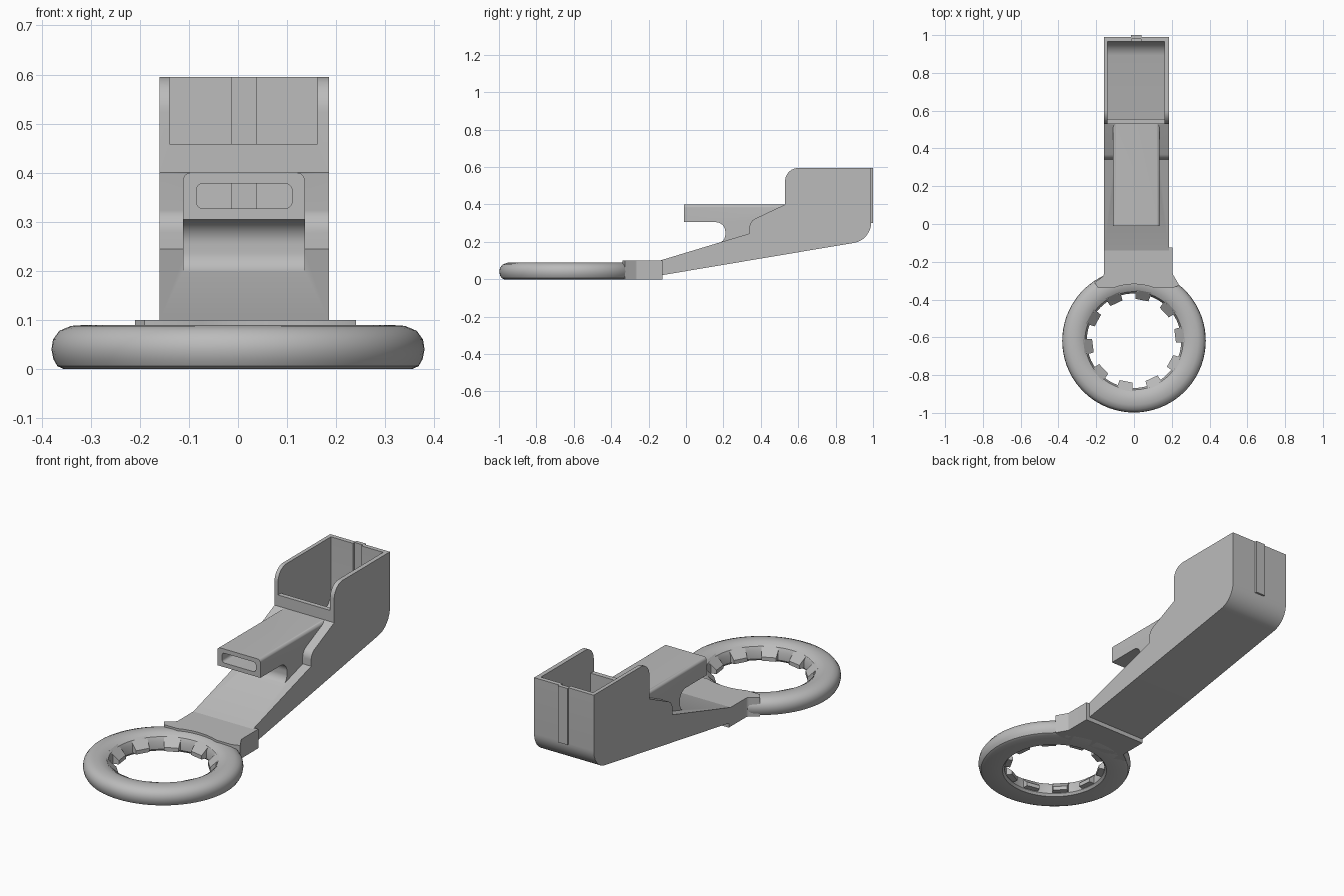
import bpy, bmesh, math
from mathutils import Vector

cube = bpy.data.objects.get("Cube")
if cube:
    bpy.data.objects.remove(cube, do_unlink=True)

grey = bpy.data.materials.new("plain grey")
grey.use_nodes = True
colour = (0.5, 0.5, 0.5, 1)
grey.diffuse_color = colour
grey.node_tree.nodes["Principled BSDF"].inputs["Base Color"].default_value = colour


def fillet(corners, steps=8):
    """Round each (u, v, radius) corner of a closed outline."""
    out = []
    for i, (u, v, r) in enumerate(corners):
        p = Vector((u, v))
        if not r:
            out.append(p)
            continue
        a = (Vector(corners[i - 1][:2]) - p).normalized()
        b = (Vector(corners[(i + 1) % len(corners)][:2]) - p).normalized()
        half = a.angle(b) / 2
        centre = p + (a + b).normalized() * (r / math.sin(half))
        start = p + a * (r / math.tan(half)) - centre
        end = p + b * (r / math.tan(half)) - centre
        for k in range(steps + 1):
            out.append(centre + start.lerp(end, k / steps).normalized() * r)
    return out


def finish(name, bm):
    bmesh.ops.recalc_face_normals(bm, faces=bm.faces)
    mesh = bpy.data.meshes.new(name)
    bm.to_mesh(mesh)
    bm.free()
    mesh.materials.append(grey)
    ob = bpy.data.objects.new(name, mesh)
    bpy.context.collection.objects.link(ob)
    return ob


def bridge(bm, first, second):
    """Join two closed loops of vertices with quads."""
    for j in range(len(first)):
        bm.faces.new((first[j - 1], first[j], second[j], second[j - 1]))


def prism(name, corners, lo, hi, axis="x"):
    """Extrude an outline along an axis; the outline uses the other two axes in order."""
    place = {"x": lambda p, t: (t, p.x, p.y),
             "y": lambda p, t: (p.x, t, p.y),
             "z": lambda p, t: (p.x, p.y, t)}[axis]
    bm = bmesh.new()
    outline = fillet(corners)
    ends = [[bm.verts.new(place(p, t)) for p in outline] for t in (lo, hi)]
    for end in ends:
        bm.faces.new(end)
    bridge(bm, *ends)
    return finish(name, bm)


def rect(u0, u1, v0, v1, r=0):
    return [(u0, v0, r), (u1, v0, r), (u1, v1, r), (u0, v1, r)]


def combine(ob, other, operation):
    mod = ob.modifiers.new("combine", "BOOLEAN")
    mod.operation, mod.object, mod.solver = operation, other, "EXACT"
    bpy.context.view_layer.objects.active = ob
    bpy.ops.object.modifier_apply(modifier=mod.name)
    bpy.data.objects.remove(other, do_unlink=True)


def smooth(ob):
    bpy.ops.object.select_all(action="DESELECT")
    ob.select_set(True)
    bpy.context.view_layer.objects.active = ob
    bpy.ops.object.shade_smooth_by_angle(angle=math.radians(32))


LEFT, RIGHT = 0.185, -0.16

# Holder body: sloping beam, cheeks and upright box
holder = prism("holder_body", [
    (-0.14, 0.02, 0), (0.99, 0.21, 0.11), (0.99, 0.595, 0), (0.53, 0.595, 0.07),
    (0.53, 0.40, 0), (0.34, 0.31, 0.05), (0.34, 0.245, 0), (-0.14, 0.1, 0)], RIGHT, LEFT)

# Flat arm with a round notch beneath
arm = prism("arm", [
    (-0.01, 0.305, 0), (0.21, 0.305, 0.05), (0.21, 0.21, 0.045), (0.15, 0.18, 0),
    (0.54, 0.26, 0), (0.54, 0.40, 0), (-0.01, 0.40, 0)], -0.112, 0.136)
arm_round = prism("arm_round", [
    (-0.112, 0.1, 0), (0.136, 0.1, 0), (0.136, 0.40, 0.016), (-0.112, 0.40, 0.016)],
    -0.1, 0.6, "y")
combine(arm, arm_round, "INTERSECT")
combine(holder, arm, "UNION")

# Raised rib on the back
combine(holder, prism("back_rib", rect(-0.015, 0.04, 0.3, 0.595), 0.97, 1.0, "y"), "UNION")

# Box pocket, front opening, inner groove and arm slot
combine(holder, prism("pocket_cut", [
    (0.555, 0.165, 0), (0.967, 0.235, 0.09), (0.967, 0.7, 0), (0.555, 0.7, 0)],
    -0.14, 0.162), "DIFFERENCE")
combine(holder, prism("opening_cut", rect(0.5, 0.6, 0.458, 0.7), -0.14, 0.162), "DIFFERENCE")
combine(holder, prism("groove_cut", rect(-0.012, 0.037, 0.3, 0.7), 0.95, 0.98, "y"), "DIFFERENCE")
combine(holder, prism("slot_cut", rect(-0.085, 0.11, 0.327, 0.378, 0.014), -0.1, 0.58, "y"),
        "DIFFERENCE")
smooth(holder)

# Connecting block with flared front corners, hollowed where the ring passes
CY = -0.618
block = prism("connecting_block", [
    (RIGHT, -0.125, 0), (RIGHT, -0.275, 0.02), (-0.21, -0.31, 0), (-0.19, -0.34, 0),
    (0.2, -0.34, 0), (0.24, -0.325, 0), (0.205, -0.265, 0.02), (0.205, -0.125, 0)],
    0, 0.1, "z")
circle = [(0.3 * math.cos(a * math.tau / 48), CY + 0.3 * math.sin(a * math.tau / 48), 0)
          for a in range(48)]
combine(block, prism("ring_clearance", circle, -0.1, 0.2, "z"), "DIFFERENCE")
smooth(block)


def spin_point(r, z, a):
    return (r * math.cos(a), CY + r * math.sin(a), z)


# Ring: rounded section with a flat underside, swept round
section = [(0.25, 0.012), (0.26, 0), (0.355, 0), (0.368, 0.006), (0.376, 0.02), (0.38, 0.04),
           (0.377, 0.06), (0.364, 0.078), (0.34, 0.088), (0.31, 0.09), (0.282, 0.086),
           (0.26, 0.073), (0.25, 0.052)]
bm = bmesh.new()
N = 72
loops = [[bm.verts.new(spin_point(r, z, k * math.tau / N)) for r, z in section]
         for k in range(N)]
for k in range(N):
    bridge(bm, loops[k - 1], loops[k])
smooth(finish("ring", bm))

# Wedge teeth around the inside of the ring
TEETH = 10
wedge = ((0.27, 0.015), (0.222, 0.015), (0.222, 0.035), (0.27, 0.08))
for k in range(TEETH):
    bm = bmesh.new()
    middle = math.radians(43) + k * math.tau / TEETH
    ends = [[bm.verts.new(spin_point(r, z, middle + side)) for r, z in wedge]
            for side in (-0.16, 0.16)]
    for end in ends:
        bm.faces.new(end)
    bridge(bm, *ends)
    finish(f"ring_tooth_{k + 1}", bm)
